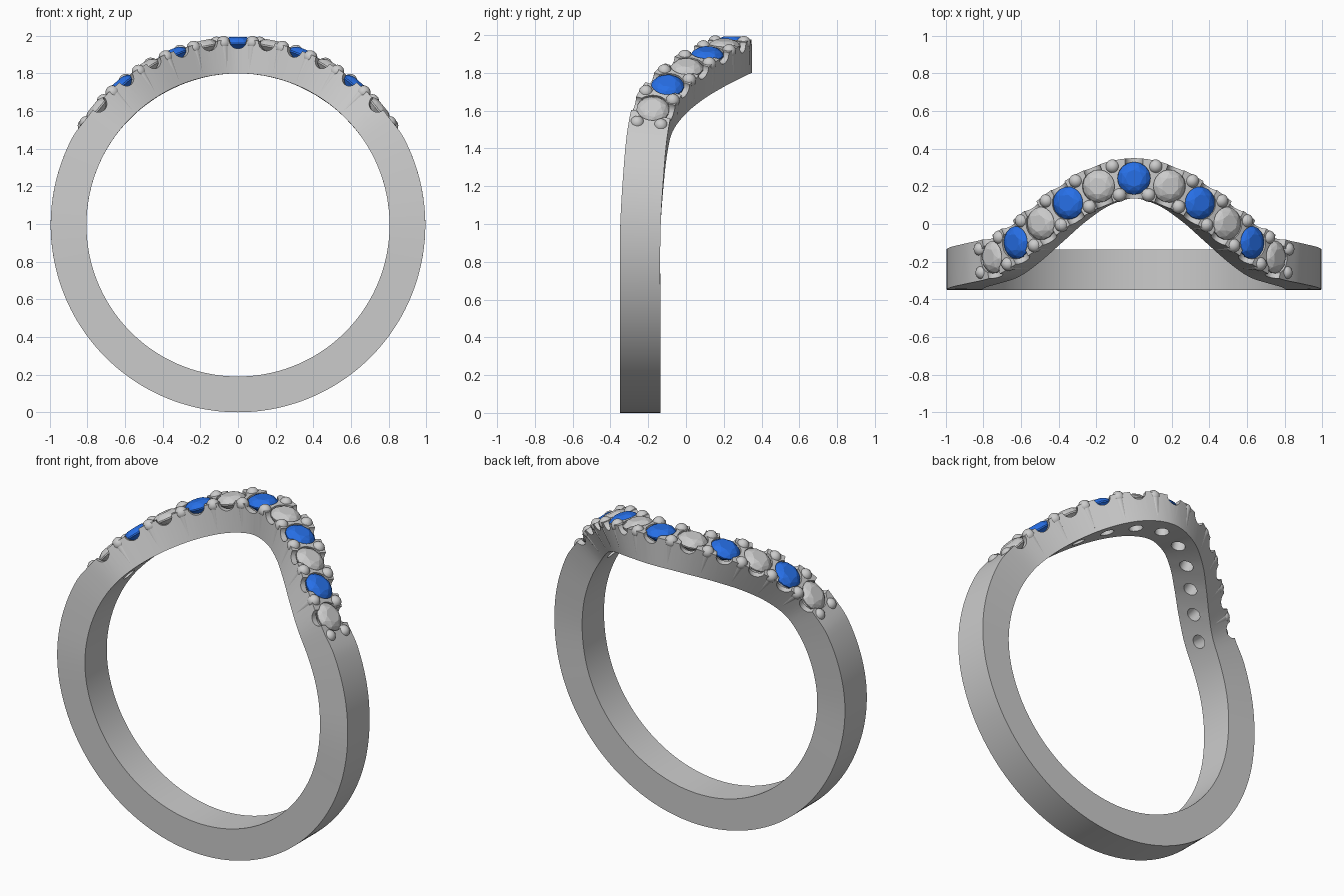
import bpy, bmesh, math
from mathutils import Matrix, Vector

if "Cube" in bpy.data.objects:
    bpy.data.objects.remove(bpy.data.objects["Cube"])

CZ, R_IN, R_OUT, R_SET, R_ARC, HALF = 0.995, 0.805, 0.995, 0.984, 0.97, 0.107

# Sideways sweep of the band centre line: (degrees from top, y), mirrored
KEYS = [(0, .243), (11.3, .2), (21.5, .108), (31, 0), (40.5, -.1), (50, -.172),
        (60, -.203), (75, -.226), (92, -.242), (115, -.243), (180, -.243)]
KEYS = [(-a, y) for a, y in KEYS[:0:-1]] + KEYS


def sweep(theta):
    d = math.degrees(theta)
    d = (d + 180) % 360 - 180
    i = next(k for k in range(len(KEYS) - 1) if d <= KEYS[k + 1][0])

    def slope(k):
        if k in (0, len(KEYS) - 1):
            return 0
        return (KEYS[k+1][1] - KEYS[k-1][1]) / (KEYS[k+1][0] - KEYS[k-1][0])
    (x0, y0), (x1, y1) = KEYS[i], KEYS[i + 1]
    h = x1 - x0
    t = (d - x0) / h
    return ((2*t**3 - 3*t**2 + 1) * y0 + (t**3 - 2*t**2 + t) * h * slope(i)
            + (3*t**2 - 2*t**3) * y1 + (t**3 - t**2) * h * slope(i + 1))


def frame(theta, r, w=0.0):
    """Matrix on the band: x along the path, y across, z outward."""
    e = 0.004
    dy = (sweep(theta + e) - sweep(theta - e)) / (2 * e * R_ARC)
    a = 1 / math.hypot(1, dy)
    b = dy * a
    th, y = theta - b * w / R_ARC, sweep(theta) + a * w
    et = Vector((math.cos(th), 0, -math.sin(th)))
    er = Vector((math.sin(th), 0, math.cos(th)))
    ey = Vector((0, 1, 0))
    m = Matrix((et * a + ey * b, et * -b + ey * a, er)).transposed().to_4x4()
    m.translation = er * r + Vector((0, y, CZ))
    return m


def at_arc(s):
    """Angle at a distance along the path, measured from the top."""
    th, d, step = 0.0, 0.0, 0.001
    while d < abs(s):
        d += math.hypot(step * R_ARC, sweep(th + step) - sweep(th))
        th += step
    return math.copysign(th, s)


def finish(name, bm, smooth=True, color=None):
    bmesh.ops.recalc_face_normals(bm, faces=bm.faces)
    if bm.calc_volume(signed=True) < 0:
        bmesh.ops.reverse_faces(bm, faces=bm.faces)
    me = bpy.data.meshes.new(name)
    bm.to_mesh(me)
    bm.free()
    ob = bpy.data.objects.new(name, me)
    bpy.context.collection.objects.link(ob)
    if color:
        mat = bpy.data.materials.new(name)
        mat.diffuse_color = color
        mat.use_nodes = True
        mat.node_tree.nodes["Principled BSDF"].inputs["Base Color"].default_value = mat.diffuse_color
        me.materials.append(mat)
    if smooth:
        shade(ob)
    return ob


def shade(ob):
    bpy.ops.object.select_all(action='DESELECT')
    ob.select_set(True)
    bpy.context.view_layer.objects.active = ob
    bpy.ops.object.shade_smooth_by_angle(angle=math.radians(30))


def volume(me):
    bm = bmesh.new()
    bm.from_mesh(me)
    v = bm.calc_volume(signed=True)
    bm.free()
    return v


def carve(ob, cutter):
    """Subtract the cutter, keeping only a sound result."""
    before = volume(ob.data)
    mod = ob.modifiers.new("cut", 'BOOLEAN')
    mod.operation, mod.object = 'DIFFERENCE', cutter
    for solver in ('MANIFOLD', 'EXACT', 'FLOAT'):
        mod.solver = solver
        bpy.context.view_layer.update()
        dg = bpy.context.evaluated_depsgraph_get()
        me = bpy.data.meshes.new_from_object(ob.evaluated_get(dg))
        if before * .9 < volume(me) < before * .99999:
            ob.data = me
            break
    ob.modifiers.remove(mod)
    bpy.data.objects.remove(cutter)


def lathe(bm, profile, m, n=24):
    rings = [[bm.verts.new(m @ Vector((r * math.cos(k * math.tau / n),
                                       r * math.sin(k * math.tau / n), z)))
              for k in range(n)] for r, z in profile]
    for p, q in zip(rings, rings[1:]):
        for k in range(n):
            bm.faces.new((p[k], p[(k+1) % n], q[(k+1) % n], q[k]))
    bm.faces.new(rings[0][::-1])
    bm.faces.new(rings[-1])


# Band: rectangle swept round the finger, slightly lower where stones sit
bm = bmesh.new()
N = 200
loops = []
for k in range(N):
    th = -math.pi + k * math.tau / N
    f = min(max((math.radians(62) - abs(th)) / math.radians(6), 0), 1)
    ro = R_OUT + (R_SET - R_OUT) * f
    loops.append([bm.verts.new(frame(th, r, w).translation) for r, w in
                  ((R_IN, -HALF), (ro, -HALF), (ro, HALF), (R_IN, HALF))])
for k in range(N):
    p, q = loops[k], loops[(k + 1) % N]
    for j in range(4):
        bm.faces.new((p[j], p[(j+1) % 4], q[(j+1) % 4], q[j]))
band = finish("band", bm, False)

# Stone positions, evenly spaced along the path
STEP = 0.193
stones = [(i, at_arc(i * STEP)) for i in range(-5, 6)]

# Drilled seats and side scallops
for i, th in stones:
    m = frame(th, .963)
    cuts = (([(.04, -.22), (.04, -.06), (.087, -.008), (.087, .06)], m),
            ([(.047, -.16), (.047, .16)],
             frame(th, .983) @ Matrix.Rotation(math.pi / 2, 4, 'X')))
    for profile, mat in cuts:
        cbm = bmesh.new()
        lathe(cbm, profile, mat)
        cutter = finish("cutter", cbm, False)
        cutter.hide_render = True
        carve(band, cutter)
shade(band)

# Faceted stones: blue and plain alternate
RS = 0.087
CUT = [(8, .52, .035, 0), (8, .8, .024, .5), (16, 1, .004, 0), (16, 1, -.004, 0),
       (8, .5, -.04, .5), (1, 0, -.075, 0)]
for i, th in stones:
    bm = bmesh.new()
    m = frame(th, .963)
    for n, r, z, turn in CUT:
        for k in range(n):
            a = (k + turn) * math.tau / n
            bm.verts.new(m @ Vector((RS * r * math.cos(a), RS * r * math.sin(a), z)))
    bmesh.ops.convex_hull(bm, input=bm.verts)
    blue = i % 2 == 0
    finish(f"{'blue' if blue else 'clear'}_stone_{i + 6}", bm, False,
           (.02, .16, .8, 1) if blue else None)

# Prongs: ball tips on tapered ribs down the band sides
bm = bmesh.new()
spots = [((i + .5) * STEP, .078) for i in range(-5, 5)]
spots += [(s * (5 * STEP + .102), .063) for s in (-1, 1)]
for s, w in spots:
    th = at_arc(s)
    for side in (-1, 1):
        bmesh.ops.create_uvsphere(bm, u_segments=20, v_segments=12, radius=.037,
                                  matrix=frame(th, .97, side * w))
        if w > .07:
            top = frame(th, .972, side * w).translation
            low = frame(th, .83, side * .099).translation
            d = top - low
            rot = d.to_track_quat('Z', 'Y').to_matrix().to_4x4()
            bmesh.ops.create_cone(bm, cap_ends=True, segments=16, radius1=.008,
                                  radius2=.034, depth=d.length,
                                  matrix=Matrix.Translation((top + low) / 2) @ rot)
finish("prongs", bm)
